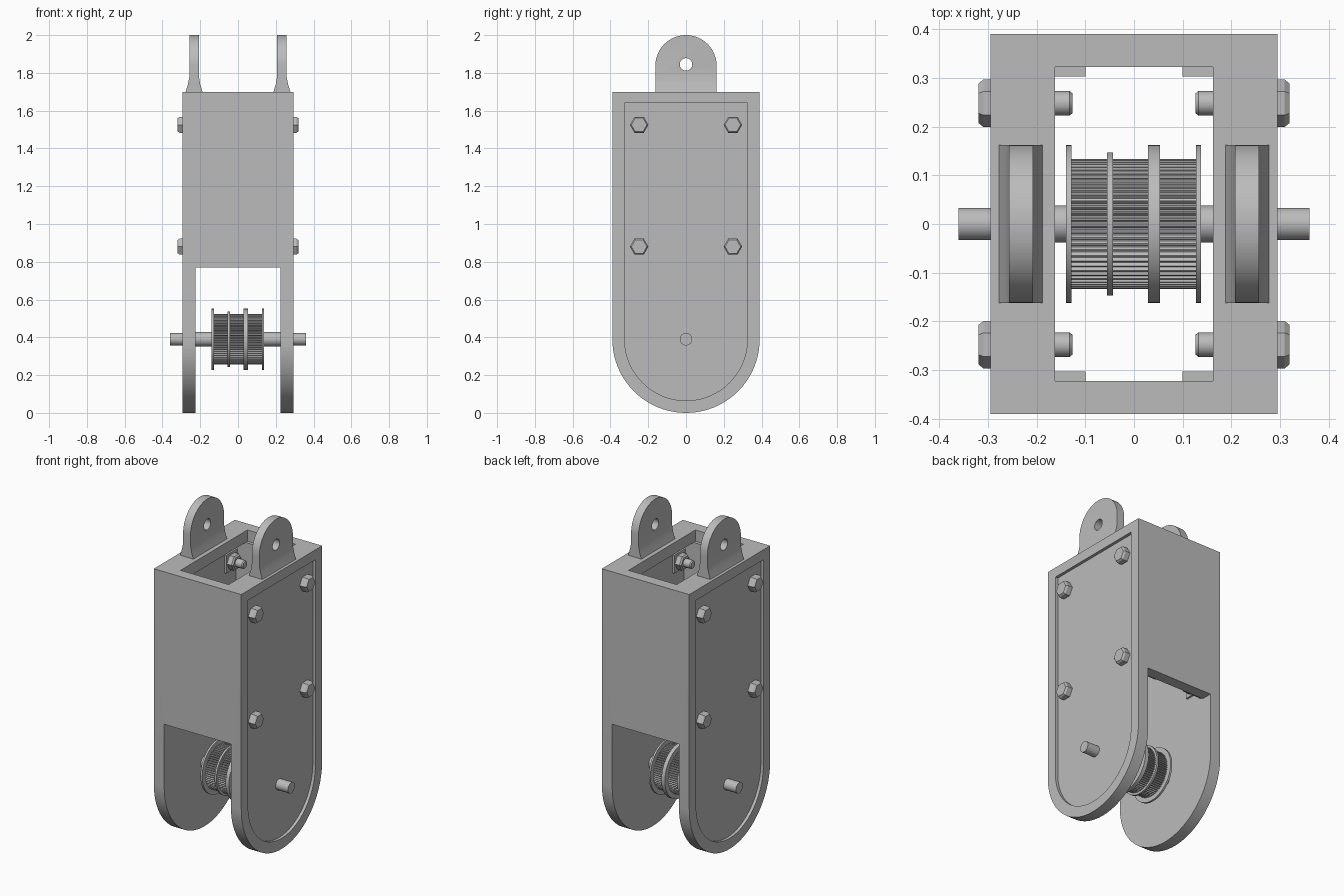
import bpy, bmesh
from math import sin, cos, pi, radians

if "Cube" in bpy.data.objects:
    bpy.data.objects.remove(bpy.data.objects["Cube"])

GREY = (0.5, 0.5, 0.5, 1)
steel = bpy.data.materials.new("grey steel")
steel.use_nodes = True
steel.diffuse_color = GREY
steel.node_tree.nodes["Principled BSDF"].inputs["Base Color"].default_value = GREY

AXLE_Z = 0.39
HALF_X, HALF_Y, TOP = 0.295, 0.39, 1.70
WALL_X, WALL_Y = 0.225, 0.322


def loft(name, rings):
    """Skin matching rings of points and cap both ends."""
    bm = bmesh.new()
    loops = [[bm.verts.new(p) for p in ring] for ring in rings]
    n = len(loops[0])
    for a, b in zip(loops, loops[1:]):
        for i in range(n):
            j = (i + 1) % n
            bm.faces.new((a[i], a[j], b[j], b[i]))
    bm.faces.new(loops[0])
    bm.faces.new(loops[-1])
    bmesh.ops.recalc_face_normals(bm, faces=bm.faces)
    me = bpy.data.meshes.new(name)
    bm.to_mesh(me)
    bm.free()
    me.materials.append(steel)
    ob = bpy.data.objects.new(name, me)
    bpy.context.collection.objects.link(ob)
    return ob


def prism_x(name, outline, x0, x1):
    return loft(name, [[(x, y, z) for y, z in outline] for x in (x0, x1)])


def prism_y(name, outline, y0, y1):
    return loft(name, [[(x, y, z) for x, z in outline] for y in (y0, y1)])


def box(name, x0, x1, y0, y1, z0, z1):
    return prism_x(name, [(y0, z0), (y1, z0), (y1, z1), (y0, z1)], x0, x1)


def turned(name, sides, steps, y=0, z=AXLE_Z):
    """Round or hexagonal part along x from (x, radius) steps."""
    angles = [2 * pi * i / sides for i in range(sides)]
    return loft(name, [[(x, y + r * cos(a), z + r * sin(a)) for a in angles]
                       for x, r in steps])


def arch(r, centre, end, up):
    """Half-round end joined to a straight edge at height end."""
    pts = [(r * cos(pi * i / 40), centre + up * r * sin(pi * i / 40)) for i in range(41)]
    return pts + [(-r, end), (r, end)]


def cut(ob, cutter, operation="DIFFERENCE"):
    mod = ob.modifiers.new("cut", "BOOLEAN")
    mod.operation, mod.solver, mod.object = operation, "EXACT", cutter
    bpy.context.view_layer.objects.active = ob
    bpy.ops.object.modifier_apply(modifier=mod.name)
    bpy.data.objects.remove(cutter)


# Housing: hollow block with rounded cheeks, top slot and open lower end
housing = prism_x("housing", arch(HALF_Y, AXLE_Z, TOP, -1), -HALF_X, HALF_X)
cut(housing, box("gap", -WALL_X, WALL_X, -1, 1, -1, 0.77))
cut(housing, box("cavity", -WALL_X, WALL_X, -WALL_Y, WALL_Y, 0.5, 1.63))
cut(housing, box("slot", -0.162, 0.162, -WALL_Y, WALL_Y, 1.5, 2))
for s in (-1, 1):
    cut(housing, prism_x("recess", arch(0.325, AXLE_Z, 1.64, -1), s * 0.277, s * 0.4))

for s, side in ((1, "left"), (-1, "right")):
    # Lifting lug: flared foot, rounded top, pin hole
    foot = [(0.188, TOP), (0.277, TOP), (0.265, 1.74), (0.257, 1.78),
            (0.257, 2.1), (0.207, 2.1), (0.207, 1.78), (0.2, 1.74)]
    lug = prism_y(side + "_lug", [(s * x, z) for x, z in foot], -0.2, 0.2)
    cut(lug, prism_x("round", arch(0.162, 1.838, 1.6, 1), s * 0.1, s * 0.4), "INTERSECT")
    cut(lug, turned("pin_hole", 32, [(s * 0.1, 0.033), (s * 0.4, 0.033)], 0, 1.845))

    # Axle spacer
    turned(side + "_spacer", 32, [(s * 0.13, 0.038), (s * 0.23, 0.038)])

    for t, end in ((-1, "front"), (1, "back")):
        # Inner corner strip
        box(f"{side}_{end}_corner_strip", s * 0.1, s * 0.226, t * 0.303, t * 0.323, 0.78, 1.631)
        # Bolts with washers and nuts
        for z, level in ((1.525, "upper"), (0.88, "lower")):
            tag = f"{side}_{end}_{level}_"
            y = t * 0.248
            turned(tag + "bolt_head", 6, [(s * 0.27, 0.049), (s * 0.309, 0.049), (s * 0.319, 0.041)], y, z)
            turned(tag + "bolt_shank", 24, [(s * 0.26, 0.025), (s * 0.132, 0.025), (s * 0.126, 0.02)], y, z)
            turned(tag + "nut", 6, [(s * 0.216, 0.049), (s * 0.184, 0.049), (s * 0.176, 0.041)], y, z)
            box(tag + "washer", s * 0.214, s * 0.227, y - 0.055, y + 0.055, z - 0.055, z + 0.055)

# Axle through both cheeks
turned("axle", 32, [(-0.36, 0.033), (0.36, 0.033)])

# Ribbed drum
TEETH = 64
ribs = []
for i in range(TEETH * 4):
    a = 2 * pi * (i + 0.5) / (TEETH * 4)
    r = 0.134 if i % 4 < 2 else 0.126
    ribs.append((r * cos(a), AXLE_Z + r * sin(a)))
prism_x("ribbed_drum", ribs, -0.132, 0.132)

# Drum flanges
for i, (x0, x1, r) in enumerate([(-0.14, -0.128, 0.162), (-0.055, -0.043, 0.147),
                                 (0.029, 0.053, 0.162), (0.127, 0.138, 0.162)]):
    turned(f"drum_flange_{i + 1}", 64, [(x0, r), (x1, r)])

# Smooth the curved walls while keeping edges crisp
bpy.ops.object.select_all(action="DESELECT")
for ob in bpy.context.collection.objects:
    if ob.type == "MESH":
        ob.select_set(True)
        bpy.context.view_layer.objects.active = ob
bpy.ops.object.shade_smooth_by_angle(angle=radians(30))
